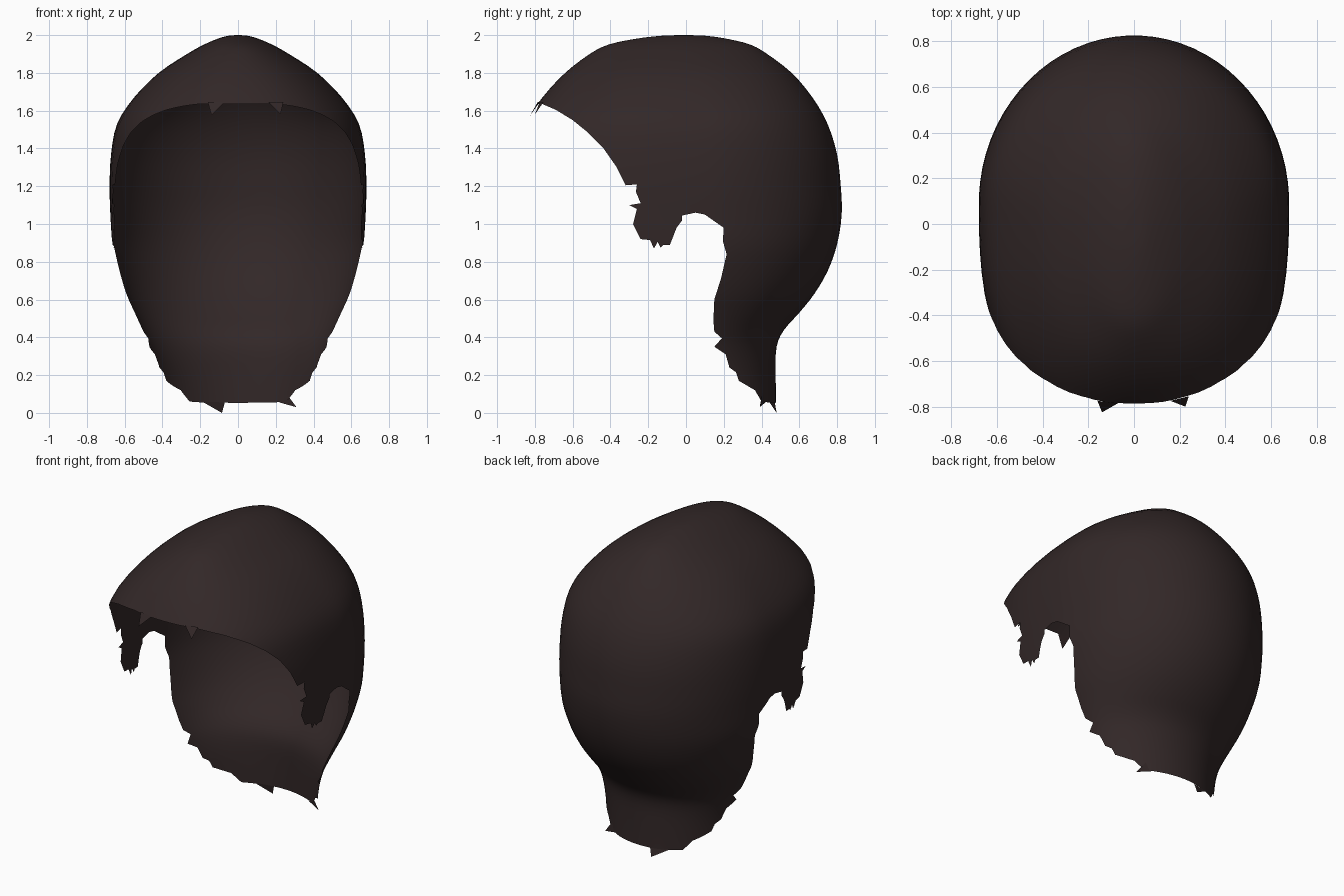
import bpy, bmesh, math

if "Cube" in bpy.data.objects:
    bpy.data.objects.remove(bpy.data.objects["Cube"])

hair = bpy.data.materials.new("dark brown hair")
hair.diffuse_color = (0.032, 0.0205, 0.0205, 1)
hair.use_nodes = True
hair.node_tree.nodes["Principled BSDF"].inputs["Base Color"].default_value = hair.diffuse_color
cut_mat = bpy.data.materials.new("cutter")


def mesh_object(name, verts, faces, mat):
    me = bpy.data.meshes.new(name)
    me.from_pydata(verts, [], faces)
    me.materials.append(mat)
    bm = bmesh.new()
    bm.from_mesh(me)
    bmesh.ops.recalc_face_normals(bm, faces=bm.faces)
    bm.to_mesh(me)
    bm.free()
    ob = bpy.data.objects.new(name, me)
    bpy.context.collection.objects.link(ob)
    return ob


# head sections: height, half width, front y, back y
ROWS = [(1.999, .03, -.08, .06), (1.995, .06, -.15, .12), (1.98, .11, -.27, .22),
        (1.95, .18, -.41, .34), (1.9, .27, -.51, .43), (1.8, .42, -.64, .56),
        (1.67, .55, -.76, .67), (1.53, .64, -.85, .75), (1.37, .672, -.89, .80),
        (1.2, .68, -.89, .82), (1.05, .676, -.87, .825), (.89, .668, -.8, .80),
        (.75, .635, -.7, .75), (.63, .595, -.6, .68), (.53, .55, -.5, .60),
        (.44, .51, -.45, .52), (.35, .475, -.4, .48), (.2, .44, -.4, .475),
        (-.06, .42, -.4, .48)]


def smooth_rows(rows, n):
    pts = [rows[0]] + rows + [rows[-1]]
    out = []
    for p, q, r, s in zip(pts, pts[1:], pts[2:], pts[3:]):
        for k in range(n):
            t = k / n
            out.append([.5 * (2*b + (c-a)*t + (2*a-5*b+4*c-d)*t*t + (3*b-a-3*c+d)*t**3)
                        for a, b, c, d in zip(p, q, r, s)])
    return out + [rows[-1]]


# closed head form from superellipse rings
N = 72
verts, faces = [], []
rings = smooth_rows(ROWS, 3)
for z, a, yf, yb in rings:
    mix = max(0, min(1, (2 - z) / .4))
    c = -.02 + .11 * mix
    for i in range(N):
        t = 2 * math.pi * (i + .5) / N
        co, si = math.cos(t), math.sin(t)
        p = 2 + .6 * mix if si < 0 else 2.0
        r = (abs(co)**p + abs(si)**p) ** (-1 / p)
        verts.append((a * r * co, c + r * si * ((yb - c) if si > 0 else (c - yf)), z))
for j in range(len(rings) - 1):
    for i in range(N):
        k = (i + 1) % N
        faces.append((j*N + i, j*N + k, (j+1)*N + k, (j+1)*N + i))
verts.append((0, -.02, 2.0))
faces += [(len(verts) - 1, (i + 1) % N, i) for i in range(N)]
faces.append(tuple((len(rings) - 1) * N + i for i in range(N)))
shell = mesh_object("hair_shell", verts, faces, hair)

# hairline seen from the side (y, z): fringe, sideburn, ear arch, nape
LINE = [(-1.3, 1.64), (-.76, 1.635), (-.69, 1.605), (-.6, 1.55), (-.52, 1.485), (-.44, 1.405),
        (-.37, 1.305), (-.32, 1.205), (-.26, 1.21), (-.265, 1.17), (-.24, 1.11),
        (-.30, 1.10), (-.26, 1.08), (-.28, 1.0), (-.24, .92), (-.19, .915), (-.17, .87),
        (-.15, .905), (-.135, .875), (-.12, .89), (-.085, .89), (-.05, .98), (-.02, 1.02),
        (-.02, 1.045), (.05, 1.06), (.1, 1.05), (.2, .98), (.195, .91), (.215, .84),
        (.185, .71), (.15, .6), (.145, .49), (.15, .43), (.19, .395), (.15, .35),
        (.21, .31), (.23, .24), (.265, .215), (.28, .17), (.365, .12), (.40, .06),
        (.44, .055), (.7, .045), (.7, -.3), (-1.3, -.3)]
n = len(LINE)
cutter = mesh_object("hairline_cutter",
                     [(x, y, z) for x in (-1.2, 1.2) for y, z in LINE],
                     [tuple(range(n)), tuple(range(n, 2 * n))] +
                     [(i, (i + 1) % n, n + (i + 1) % n, n + i) for i in range(n)], cut_mat)
cutter.hide_render = True

mod = shell.modifiers.new("hairline", 'BOOLEAN')
mod.operation = 'DIFFERENCE'
mod.solver = 'EXACT'
mod.material_mode = 'TRANSFER'
mod.object = cutter
bpy.context.view_layer.objects.active = shell
shell.select_set(True)
bpy.ops.object.modifier_apply(modifier=mod.name)
bpy.data.objects.remove(cutter)

# drop the cut walls so only the open shell stays
me = shell.data
walls = {i for i, m in enumerate(me.materials) if m == cut_mat}
bm = bmesh.new()
bm.from_mesh(me)
bmesh.ops.delete(bm, geom=[f for f in bm.faces if f.material_index in walls], context='FACES')
for f in bm.faces:
    f.material_index = 0
bm.to_mesh(me)
bm.free()
me.materials.clear()
me.materials.append(hair)
bpy.data.materials.remove(cut_mat)
bpy.ops.object.shade_smooth_by_angle(angle=math.radians(50))

# loose pointed locks on the fringe and nape
for name, tri in {
    "fringe_lock_left": [(-.16, -.775, 1.645), (-.07, -.785, 1.645), (-.14, -.825, 1.575)],
    "fringe_lock_right": [(.16, -.775, 1.645), (.24, -.755, 1.645), (.225, -.8, 1.58)],
    "nape_lock_left": [(-.19, .44, .06), (-.07, .47, .055), (-.085, .48, 0)],
    "nape_lock_right": [(.25, .405, .11), (.22, .42, .055), (.31, .39, .03)],
}.items():
    mesh_object(name, tri, [(0, 1, 2)], hair)
